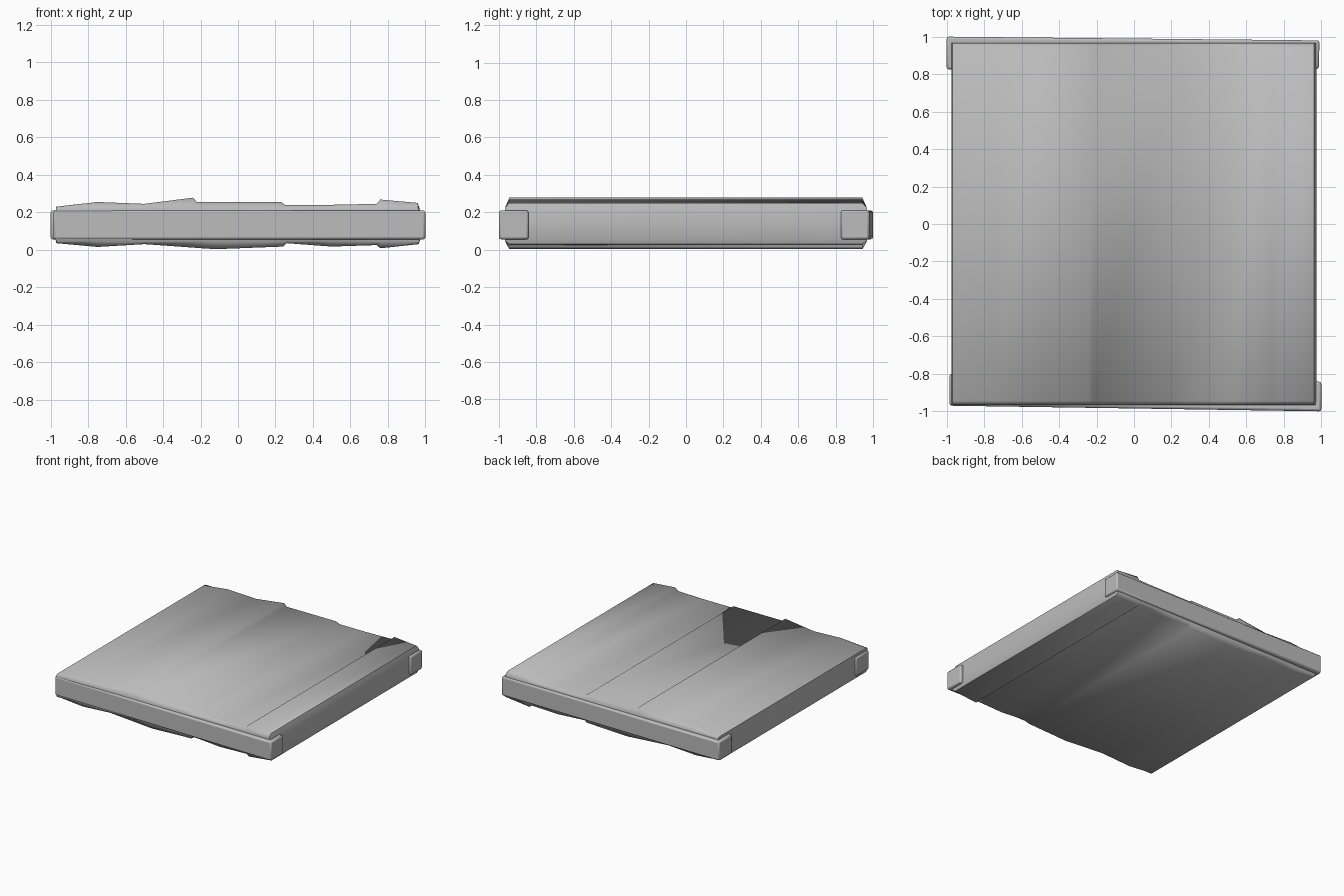
import bpy, bmesh, math

old = bpy.data.objects.get("Cube")
if old:
    bpy.data.objects.remove(old, do_unlink=True)

grey = bpy.data.materials.new("plain grey")
grey.use_nodes = True
colour = (0.5, 0.5, 0.5, 1)
grey.diffuse_color = colour
grey.node_tree.nodes["Principled BSDF"].inputs["Base Color"].default_value = colour


def loft(name, rings, angle, bevel=0):
    """Skin matching closed rings, cap both ends and shade smooth."""
    bm = bmesh.new()
    loops = [[bm.verts.new(p) for p in ring] for ring in rings]
    n = len(loops[0])
    for a, b in zip(loops, loops[1:]):
        for i in range(n):
            j = (i + 1) % n
            bm.faces.new((a[i], a[j], b[j], b[i]))
    bm.faces.new(loops[0])
    bm.faces.new(loops[-1])
    bmesh.ops.recalc_face_normals(bm, faces=bm.faces)
    mesh = bpy.data.meshes.new(name)
    bm.to_mesh(mesh)
    bm.free()
    mesh.materials.append(grey)
    ob = bpy.data.objects.new(name, mesh)
    bpy.context.collection.objects.link(ob)
    if bevel:
        mod = ob.modifiers.new("soft edges", 'BEVEL')
        mod.width = bevel
        mod.segments = 2
    bpy.ops.object.select_all(action='DESELECT')
    ob.select_set(True)
    bpy.context.view_layer.objects.active = ob
    bpy.ops.object.shade_smooth_by_angle(angle=math.radians(angle))
    return ob


# Uneven board profile: top from left to right, then underside back again
top = [(-.97, .23), (-.75, .255), (-.5, .245), (-.24, .278), (-.22, .255),
       (.23, .255), (.25, .24), (.5, .24), (.74, .245), (.76, .268), (.96, .25)]
right_edge = [(.975, .2), (.975, .06)]
under = [(.965, .03), (.76, .008), (.74, .025), (.5, .017), (.26, .035),
         (.24, .017), (-.12, .003), (-.5, .03), (-.75, .015), (-.97, .035)]
left_edge = [(-.975, .06), (-.975, .2)]
profile = top + right_edge + under + left_edge


def section(y, low=0, high=1):
    return [(x, y, min(max(z, low), high)) for x, z in profile]


# Board with eased ends
loft("board", [section(-.967, .045, .225), section(-.945),
               section(.943), section(.967, .045, .225)], 60)


# End bands that wrap round the corners of the board
def end_band(name, outline, low=.055, high=.21):
    loft(name, [[(x, y, z) for x, y in outline] for z in (low, high)], 40, .012)


end_band("front_band", [(-.985, -.97), (1, -1), (1, -.842), (.94, -.842),
                        (.94, -.93), (-.94, -.93), (-.94, -.8), (-.985, -.8)])
end_band("back_band", [(-1, 1), (.99, .98), (.987, .828), (.94, .828),
                       (.94, .93), (-.94, .93), (-.94, .825), (-1, .825)])
